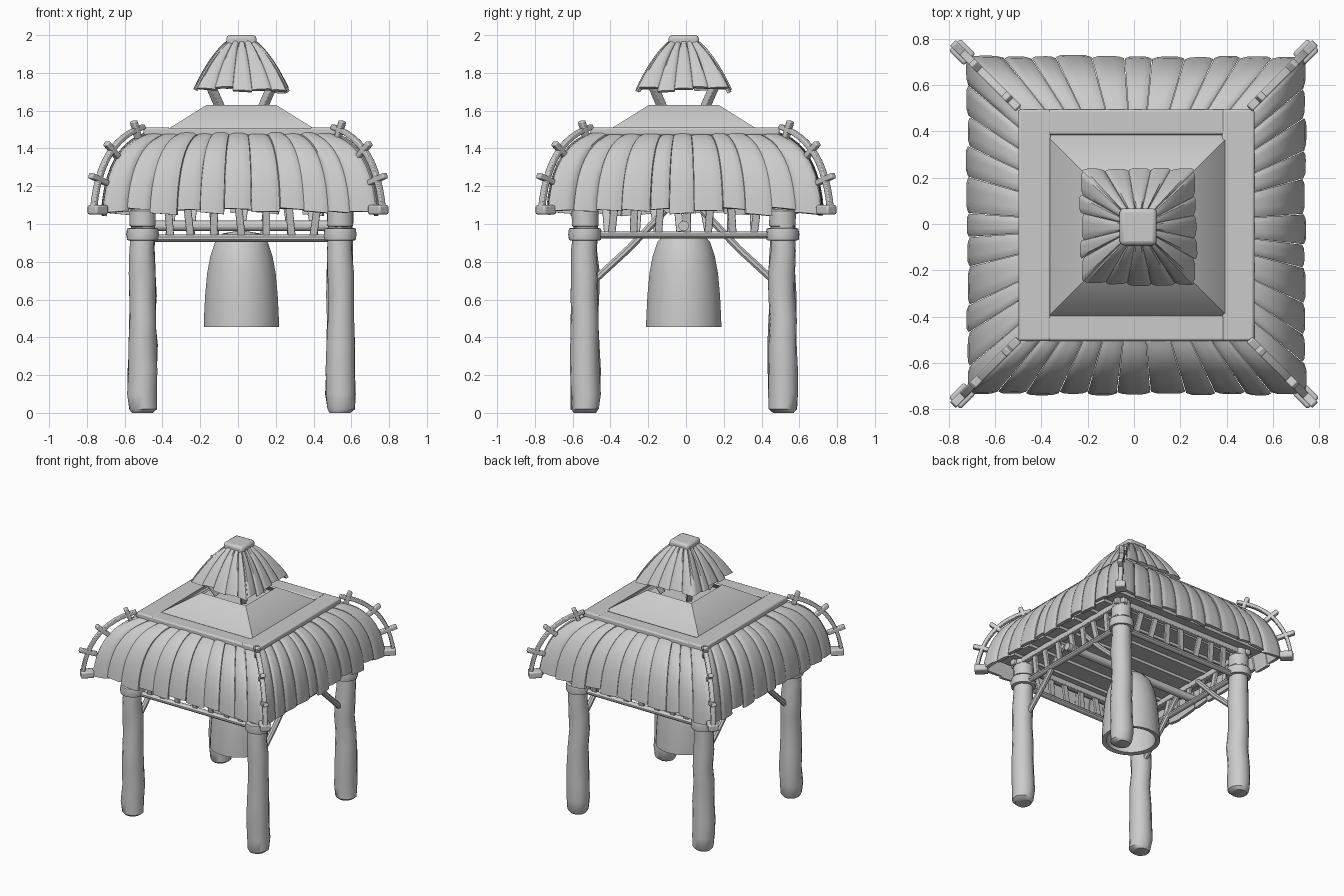
import bpy, bmesh, math, random
from mathutils import Vector, Matrix

if "Cube" in bpy.data.objects:
    bpy.data.objects.remove(bpy.data.objects["Cube"])

random.seed(4)
C = Vector((0.018, -0.012, 0))      # centre of the frame
rnd = random.uniform


def make(name, shells, bevel=0.0):
    """One object from several lofted shells; each shell is a list of rings."""
    bm = bmesh.new()
    for rings in shells:
        vs = [[bm.verts.new(p) for p in r] for r in rings]
        n = len(vs[0])
        for a, b in zip(vs, vs[1:]):
            for i in range(n):
                bm.faces.new((a[i], a[(i + 1) % n], b[(i + 1) % n], b[i]))
        bm.faces.new(vs[0])
        bm.faces.new(vs[-1])
    bmesh.ops.recalc_face_normals(bm, faces=bm.faces)
    me = bpy.data.meshes.new(name)
    bm.to_mesh(me)
    bm.free()
    ob = bpy.data.objects.new(name, me)
    bpy.context.collection.objects.link(ob)
    if bevel:
        m = ob.modifiers.new("bevel", 'BEVEL')
        m.width, m.segments = bevel, 2
    bpy.context.view_layer.objects.active = ob
    bpy.ops.object.select_all(action='DESELECT')
    ob.select_set(True)
    bpy.ops.object.shade_smooth_by_angle(angle=math.radians(40))
    return ob


def tube(pts, w, h=None, sides=10, up=(0, 0, 1)):
    """Rings along a path; w and h are half sizes, sides=4 gives a square bar."""
    pts = [Vector(p) for p in pts]
    h = h or w
    k = math.sqrt(2) if sides == 4 else 1
    rings = []
    for i, p in enumerate(pts):
        t = (pts[min(i + 1, len(pts) - 1)] - pts[max(i - 1, 0)]).normalized()
        u = Vector(up) if abs(t.dot(Vector(up))) < 0.95 else Vector((0, 1, 0))
        s = t.cross(u).normalized()
        n = s.cross(t)
        rings.append([p + k * (s * w * math.cos(a) + n * h * math.sin(a))
                      for a in [2 * math.pi * (j + 0.5) / sides for j in range(sides)]])
    return rings


def lathe(profile, centre, sides, wob=0.0, drift=0.0):
    rings = []
    for r, z in profile:
        o = centre + Vector((rnd(-drift, drift), rnd(-drift, drift), z))
        rings.append([o + Vector((math.cos(a), math.sin(a), 0)) * r * (1 + rnd(-wob, wob))
                      for a in [2 * math.pi * (j + 0.5) / sides for j in range(sides)]])
    return rings


def bez(P, t):
    a, b, c = [Vector(p) for p in P]
    return a * (1 - t) ** 2 + b * 2 * t * (1 - t) + c * t * t, (b - a) * (1 - t) + (c - b) * t


def turn(rings, k, c):
    R = Matrix.Rotation(k * math.pi / 2, 3, 'Z')
    return [[R @ Vector(p) + c for p in r] for r in rings]


def plank_roof(name, P, n, thick, bulge, c, ragged):
    """Four curved sides of fanned planks following the profile (half width, z)."""
    shells, m, rows = [], 6, 10
    for k in range(4):
        cuts = [-1] + [-1 + 2 * (i + rnd(-.15, .15)) / n for i in range(1, n)] + [1]
        for u0, u1 in zip(cuts, cuts[1:]):
            end, lift, gap = 1 + rnd(-ragged, ragged), rnd(-.3, .8) * bulge, 0.002
            skew = rnd(-.02, .02)
            rings = []
            for i in range(rows + 1):
                ring = []
                for side in (1, 0):
                    for j in (range(m + 1) if side else range(m, -1, -1)):
                        f = j / m
                        p, d = bez(P, i / rows * (end + skew * (f - .5)))
                        nrm = Vector((-d.y, d.x)).normalized()
                        off = lift + (bulge * (1 - abs(2 * f - 1) ** 5) if side else -thick)
                        q = p + nrm * off
                        u = u0 + gap + (u1 - u0 - 2 * gap) * f
                        ring.append(Vector((u * q.x, -q.x, q.y)))
                rings.append(ring)
            shells.append(turn(rings, k, c))
    return make(name, shells)


RC = Vector((0.01, -0.005, 0))
# main roof and small cap roof
plank_roof("main_roof_planks", [(0.48, 1.475), (0.695, 1.42), (0.72, 1.065)], 11, 0.015, 0.009, RC, 0.025)
plank_roof("cap_roof_planks", [(0.06, 1.965), (0.15, 1.90), (0.24, 1.71)], 5, 0.014, 0.009, C, 0.03)
make("cap_top_block", [tube([C + Vector((0, 0, 1.94)), C + Vector((0, 0, 2.0))], 0.08, sides=4)], 0.018)

# truncated pyramid and flat frame boards around it
sq = lambda h, z: [C + Vector((x * h, y * h, z)) for x, y in ((-1, -1), (1, -1), (1, 1), (-1, 1))]
make("upper_pyramid", [[sq(0.40, 1.48), sq(0.385, 1.505), sq(0.185, 1.63), sq(0.175, 1.62), sq(0.37, 1.485)]])
boards = []
for s in (-1, 1):
    boards.append(tube([RC + Vector((s * 0.44, -0.5, 1.49)), RC + Vector((s * 0.44, 0.5, 1.49))], 0.07, 0.021, 4))
    boards.append(tube([RC + Vector((-0.42, s * 0.445, 1.488)), RC + Vector((0.42, s * 0.445, 1.488))], 0.055, 0.021, 4))
make("roof_frame_boards", boards, 0.01)

# struts carrying the cap
make("cap_struts", [tube([C + Vector((x * .11, y * .11, 1.61)), C + Vector((x * .175, y * .175, 1.76))], 0.02, sides=4)
                    for x in (-1, 1) for y in (-1, 1)], 0.004)

# curved corner ribs with pegs and end blocks
ribs, pegs, blocks = [], [], []
RP = [(0.50, 1.515), (0.735, 1.44), (0.765, 1.07)]
for x in (-1, 1):
    for y in (-1, 1):
        at = lambda p: Vector((x * p.x, y * p.x, p.y))
        across = Vector((-x * y, 1, 0)).normalized()
        ribs.append(tube([at(bez(RP, i / 12)[0]) for i in range(13)], 0.013, 0.017, 4, across))
        for t in (0.09, 0.44, 0.75):
            p, d = bez(RP, t)
            n = Vector((-d.y / 1.3, d.x * 1.3)).normalized() * 0.048
            pegs.append(tube([at(p - n), at(p + n)], 0.015, 0.018, 4, across))
        blocks.append(tube([Vector((x * .71, y * .71, 1.075)), Vector((x * .775, y * .775, 1.075))], 0.036, 0.025, 4))
make("corner_ribs", ribs, 0.005)
make("rib_pegs", pegs, 0.006)
make("rib_end_blocks", blocks, 0.01)

# posts with collars
posts, collars = [], []
prof = [(0.055, 0), (0.074, 0.02), (0.079, 0.1), (0.078, 0.22), (0.076, 0.36), (0.072, 0.5), (0.07, 0.62),
        (0.072, 0.74), (0.067, 0.86), (0.064, 0.98), (0.064, 1.12)]
collar = [(0.07, 0.912), (0.084, 0.915), (0.088, 0.945), (0.084, 0.975), (0.07, 0.98)]
cap = [(0.06, 0.985), (0.07, 0.99), (0.07, 1.07), (0.06, 1.08)]
for x in (-1, 1):
    for y in (-1, 1):
        o = C + Vector((x * 0.523, y * 0.523, 0))
        posts.append(lathe(prof, o, 14, 0.03, 0.006))
        collars += [lathe(collar, o, 14, 0.02), lathe(cap, o, 14, 0.02)]
make("posts", posts)
make("post_collars", collars)

# rails, upper plates and short slats on each side
rails, slats, plates = [], [], []
for k in range(4):
    z = 0.925 if k % 2 == 0 else 0.942
    rails.append(turn(tube([(-0.56, -0.523, z), (0.56, -0.523, z)], 0.022, 0.019, 10), k, C))
    plates.append(turn(tube([(-0.6, -0.55, 1.10), (0.6, -0.55, 1.10)], 0.02, 0.02, 4), k, C))
    for i in range(7):
        u = -0.39 + 0.13 * i + rnd(-.02, .02)
        top = (u + rnd(-.035, .035), -0.555, 1.11)
        slats.append(turn(tube([(u, -0.52, z), top], 0.02, 0.01, 4, (0, 1, 0)), k, C))
make("side_rails", rails)
make("roof_plates", plates, 0.005)
make("side_slats", slats, 0.004)

# overlapping ceiling boards under the roof, running left to right
make("ceiling_boards", [tube([C + Vector((-0.64, y, 1.13)), C + Vector((0.64, y, 1.13))], 0.082, 0.01, 4,
                             (0, 0.12, 1)) for y in [-0.56 + 0.16 * i for i in range(8)]])

# diagonal braces on the left and right sides
make("braces", [tube([C + Vector((x * .515, y * .475, 0.70)), C + Vector((x * .515, y * .29, 0.87)),
                      C + Vector((x * .515, y * .10, 1.07))], 0.02, 0.02, 8)
                for x in (-1, 1) for y in (-1, 1)])

# beam holding the bell, and the hollow bell
make("bell_beam", [tube([C + Vector((-0.57, 0, 0.99)), C + Vector((0.57, 0, 0.99))], 0.028)])
bell = [(0.01, 0.92), (0.09, 0.91), (0.125, 0.87), (0.15, 0.76), (0.163, 0.62), (0.168, 0.46), (0.2, 0.455),
        (0.199, 0.5), (0.193, 0.62), (0.182, 0.74), (0.165, 0.83), (0.14, 0.905), (0.10, 0.95), (0.01, 0.965)]
make("bell", [lathe(bell, C, 36)])
